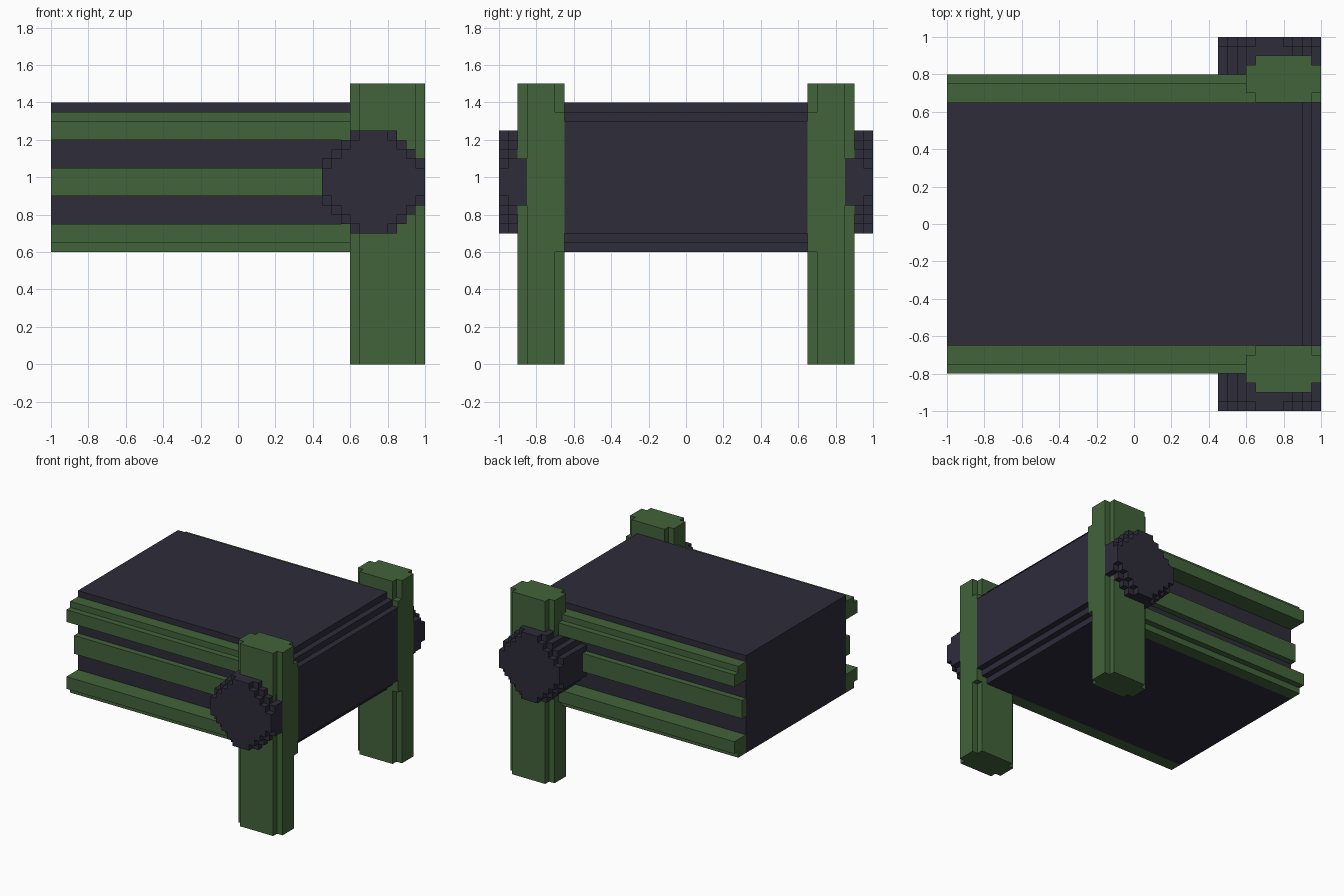
import bpy
import bmesh

cube = bpy.data.objects.get("Cube")
if cube:
    bpy.data.objects.remove(cube, do_unlink=True)

V = 0.05  # block size used for every step


def material(name, rgb):
    m = bpy.data.materials.new(name)
    m.use_nodes = True
    m.diffuse_color = (*rgb, 1)
    bsdf = m.node_tree.nodes["Principled BSDF"]
    bsdf.inputs["Base Color"].default_value = (*rgb, 1)
    bsdf.inputs["Roughness"].default_value = 0.9
    return m


DARK = material("dark slate", (0.027, 0.025, 0.042))
GREEN = material("moss green", (0.054, 0.125, 0.042))


def prism(name, outline, axis, start, end, mat, side=1):
    """Extrude a flat outline along an axis; side=-1 mirrors it to the front."""
    place = {"x": lambda a, b, d: (d, a * side, b),
             "y": lambda a, b, d: (a, d * side, b),
             "z": lambda a, b, d: (a, b * side, d)}[axis]
    bm = bmesh.new()
    low = [bm.verts.new(place(a, b, start)) for a, b in outline]
    high = [bm.verts.new(place(a, b, end)) for a, b in outline]
    bm.faces.new(low)
    bm.faces.new(high)
    for i in range(len(low)):
        j = (i + 1) % len(low)
        bm.faces.new((low[i], low[j], high[j], high[i]))
    bmesh.ops.recalc_face_normals(bm, faces=bm.faces)
    mesh = bpy.data.meshes.new(name)
    bm.to_mesh(mesh)
    bm.free()
    mesh.materials.append(mat)
    obj = bpy.data.objects.new(name, mesh)
    bpy.context.collection.objects.link(obj)
    return obj


def rect(a0, a1, b0, b1):
    return [(a0, b0), (a1, b0), (a1, b1), (a0, b1)]


def stairs(start, da, db, count, a_first):
    """Points of a staircase that alternates steps along a and b."""
    a, b = start
    points = [(a, b)]
    for i in range(count * 2):
        if (i % 2 == 0) == a_first:
            a += da
        else:
            b += db
        points.append((a, b))
    return points


def half_disc(flat, steps):
    """Left half of a stepped disc, from its bottom to its top."""
    r = 5.5 * V
    lower = stairs((-flat, -r), -V, V, steps, False)
    return lower + [(a, -b) for a, b in reversed(lower)]


def at_hub(points):
    return [(a + 0.725, b + 0.975) for a, b in points]


def full(half):
    return half + [(-a, b) for a, b in reversed(half)]


# Main block with a stepped nose at the +x end
nose = stairs((0.9, 0.6), V, V, 2, False) + stairs((1.0, 1.25), -V, V, 3, False)
prism("body", [(-1, 0.6)] + nose + [(-1, 1.4)], "y", -0.65, 0.65, DARK)

# Post cross-section with notched corners
post = [(0.65, 0.65), (0.95, 0.65), (0.95, 0.7), (1.0, 0.7), (1.0, 0.85), (0.95, 0.85),
        (0.95, 0.9), (0.65, 0.9), (0.65, 0.85), (0.6, 0.85), (0.6, 0.7), (0.65, 0.7)]

# Side rails, in y and z
top_rail = [(0.65, 1.2), (0.8, 1.2), (0.8, 1.3), (0.75, 1.3), (0.75, 1.35), (0.65, 1.35)]
bottom_rail = [(y, 1.95 - z) for y, z in top_rail]
middle_rail = rect(0.65, 0.7, 0.9, 1.05)

wide = half_disc(2.5 * V, 3)
narrow = half_disc(1.5 * V, 4)

for label, side in (("front", -1), ("back", 1)):
    # Leg and the plate that joins it to the body
    prism(label + "_post", post, "z", 0, 1.5, GREEN, side)
    prism(label + "_post_plate", rect(0.6, 1.0, 0.65, 0.7), "z", 0.6, 1.35, GREEN, side)
    # Rails along the side
    for part, outline in (("top", top_rail), ("middle", middle_rail), ("bottom", bottom_rail)):
        prism(f"{label}_{part}_rail", outline, "x", -1, 0.6, GREEN, side)
    # Round hub, its narrower cap, and the neck behind it
    prism(label + "_hub", at_hub(full(wide)), "y", 0.85, 0.95, DARK, side)
    prism(label + "_hub_cap", at_hub(full(narrow)), "y", 0.95, 1.0, DARK, side)
    prism(label + "_hub_neck", at_hub(wide), "y", 0.65, 0.85, DARK, side)
